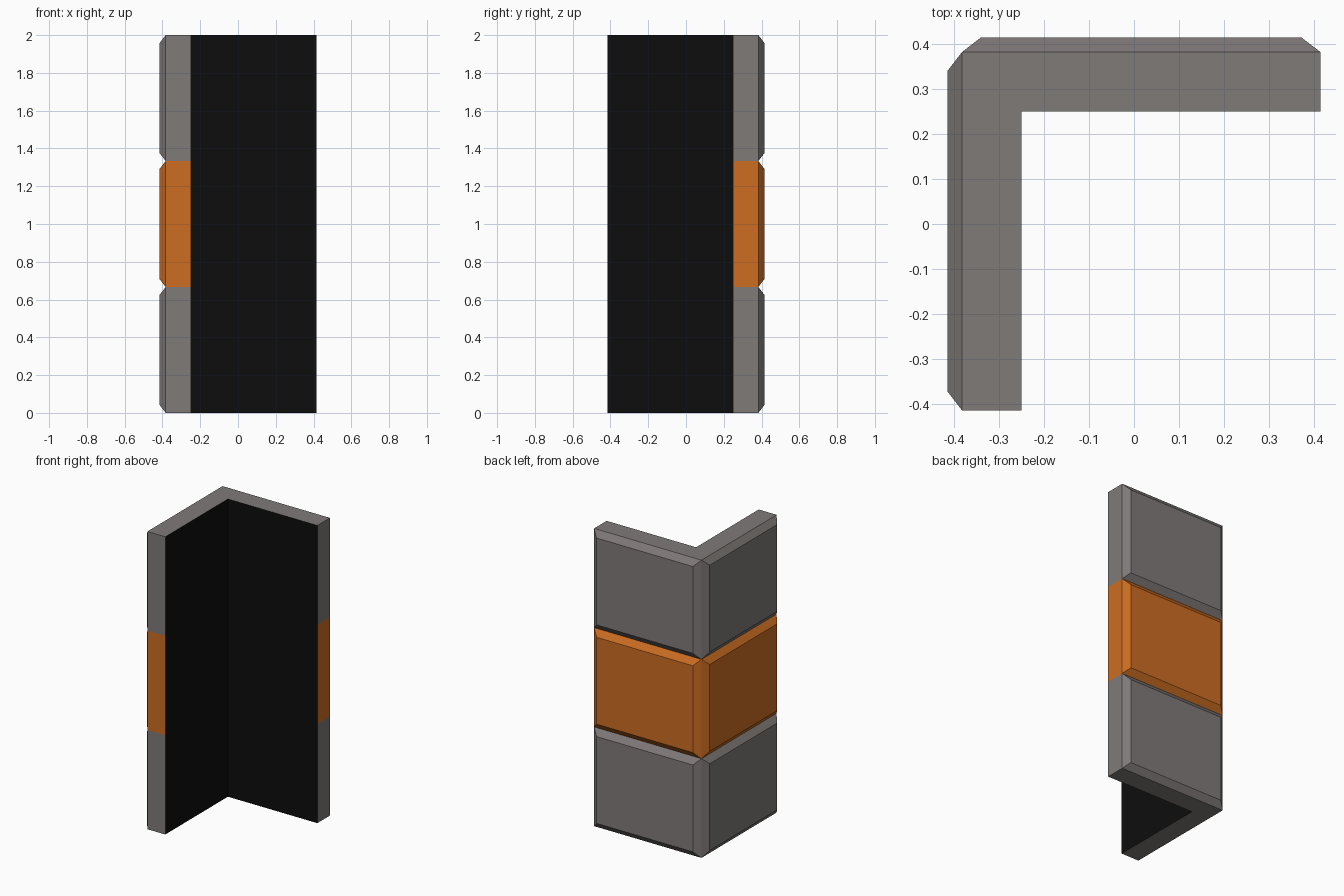
import bpy, bmesh

if "Cube" in bpy.data.objects:
    bpy.data.objects.remove(bpy.data.objects["Cube"])


def material(name, rgb):
    m = bpy.data.materials.new(name)
    m.diffuse_color = (*rgb, 1.0)
    m.use_nodes = True
    m.node_tree.nodes["Principled BSDF"].inputs["Base Color"].default_value = m.diffuse_color
    return m


GREY = material("warm grey", (0.215, 0.197, 0.190))
ORANGE = material("orange", (0.61, 0.153, 0.016))
BLACK = material("black", (0.004, 0.004, 0.004))

END, OUT, INN = 0.415, 0.383, 0.25     # wing end, outer wall plane, inner wall plane
BEVEL_W, BEVEL_D = 0.059, 0.032        # raised panel border and depth
COURSE_H = 2.0 / 3

# L-shaped plan, counter-clockwise
PLAN = [(-OUT, -END), (-INN, -END), (-INN, INN),
        (END, INN), (END, OUT), (-OUT, OUT)]
INNER_SIDES, OUTER_SIDES = (1, 2), (4, 5)


def corner_course(name, level, mat):
    bm = bmesh.new()
    low, high = ([bm.verts.new((x, y, z)) for x, y in PLAN]
                 for z in (level * COURSE_H, (level + 1) * COURSE_H))
    n = len(PLAN)
    sides = [bm.faces.new((low[i], low[(i + 1) % n], high[(i + 1) % n], high[i]))
             for i in range(n)]
    # black lining on the inner corner
    for i in INNER_SIDES:
        sides[i].material_index = 1
    # caps only at the very bottom and top of the stack
    if level == 0:
        bm.faces.new(low[::-1])
    if level == 2:
        bm.faces.new(high)
    # raised bevelled panels on the outer sides
    bm.normal_update()
    bmesh.ops.inset_individual(bm, faces=[sides[i] for i in OUTER_SIDES],
                               thickness=BEVEL_W, depth=BEVEL_D)
    bm.normal_update()
    me = bpy.data.meshes.new(name)
    bm.to_mesh(me)
    bm.free()
    me.materials.append(mat)
    me.materials.append(BLACK)
    bpy.context.collection.objects.link(bpy.data.objects.new(name, me))


# three stacked courses
corner_course("lower_course", 0, GREY)
corner_course("middle_course", 1, ORANGE)
corner_course("upper_course", 2, GREY)
